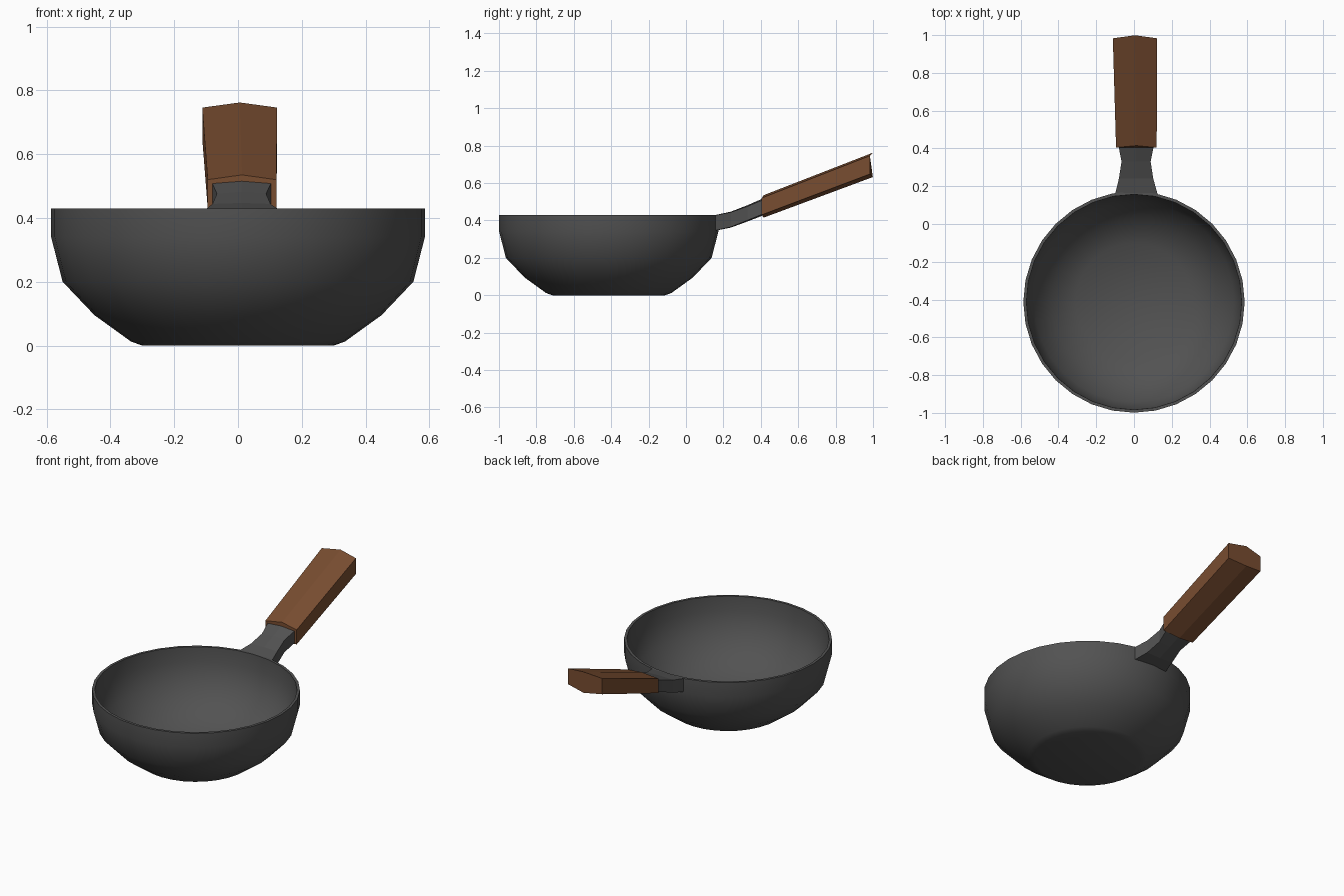
import bpy, bmesh, math
from mathutils import Vector

old = bpy.data.objects.get("Cube")
if old:
    bpy.data.objects.remove(old, do_unlink=True)


def material(name, rgb):
    m = bpy.data.materials.new(name)
    m.use_nodes = True
    m.diffuse_color = (*rgb, 1)
    m.node_tree.nodes["Principled BSDF"].inputs["Base Color"].default_value = (*rgb, 1)
    return m


iron = material("dark iron", (0.085, 0.085, 0.085))
wood = material("brown wood", (0.19, 0.074, 0.03))


def loft(name, rings, mat, smooth=None):
    """Skin a list of closed rings and cap both ends."""
    bm = bmesh.new()
    loops = [[bm.verts.new(p) for p in ring] for ring in rings]
    for a, b in zip(loops, loops[1:]):
        n = len(a)
        for i in range(n):
            j = (i + 1) % n
            bm.faces.new((a[i], a[j], b[j], b[i]))
    bm.faces.new(loops[0])
    bm.faces.new(loops[-1])
    bmesh.ops.recalc_face_normals(bm, faces=bm.faces)
    mesh = bpy.data.meshes.new(name)
    bm.to_mesh(mesh)
    bm.free()
    mesh.materials.append(mat)
    obj = bpy.data.objects.new(name, mesh)
    bpy.context.collection.objects.link(obj)
    if smooth:
        bpy.ops.object.select_all(action="DESELECT")
        obj.select_set(True)
        bpy.context.view_layer.objects.active = obj
        bpy.ops.object.shade_smooth_by_angle(angle=math.radians(smooth))
    return obj


# Pan: outer wall up to the rim, then the inner wall down to the floor
SIDES, CENTRE_Y = 32, -0.413
outer = [(0.30, 0), (0.335, 0.012), (0.45, 0.095), (0.55, 0.20), (0.586, 0.34), (0.586, 0.43)]
inner = [(0.57, 0.43), (0.567, 0.34), (0.53, 0.21), (0.435, 0.11), (0.31, 0.025)]


def circle(r, z):
    angles = [math.tau * i / SIDES for i in range(SIDES)]
    return [(r * math.cos(a), CENTRE_Y + r * math.sin(a), z) for a in angles]


loft("pan_bowl", [circle(r, z) for r, z in outer + inner], iron, 40)


def hexagon(left, right, y, bottom, top, ridge, lean=0.0):
    """Six-sided section with a shallow ridge above and below."""
    mid = (left + right) / 2
    return [(left, y, bottom + ridge), (mid, y + lean, bottom), (right, y, bottom + ridge),
            (right, y, top - ridge), (mid, y + lean, top), (left, y, top - ridge)]


# Neck: flares out at the bowl and at the grip
loft("handle_neck", [
    hexagon(-0.10, 0.125, 0.157, 0.345, 0.429, 0.001),
    hexagon(-0.08, 0.102, 0.24, 0.362, 0.447, 0.003),
    hexagon(-0.066, 0.088, 0.33, 0.395, 0.482, 0.006),
    hexagon(-0.085, 0.108, 0.43, 0.434, 0.526, 0.008),
], iron)

# Grip: wooden block rising away from the bowl
loft("wooden_grip", [
    hexagon(-0.095, 0.12, 0.405, 0.415, 0.535, 0.015, 0.01),
    hexagon(-0.112, 0.123, 0.983, 0.632, 0.762, 0.016, 0.016),
], wood)
